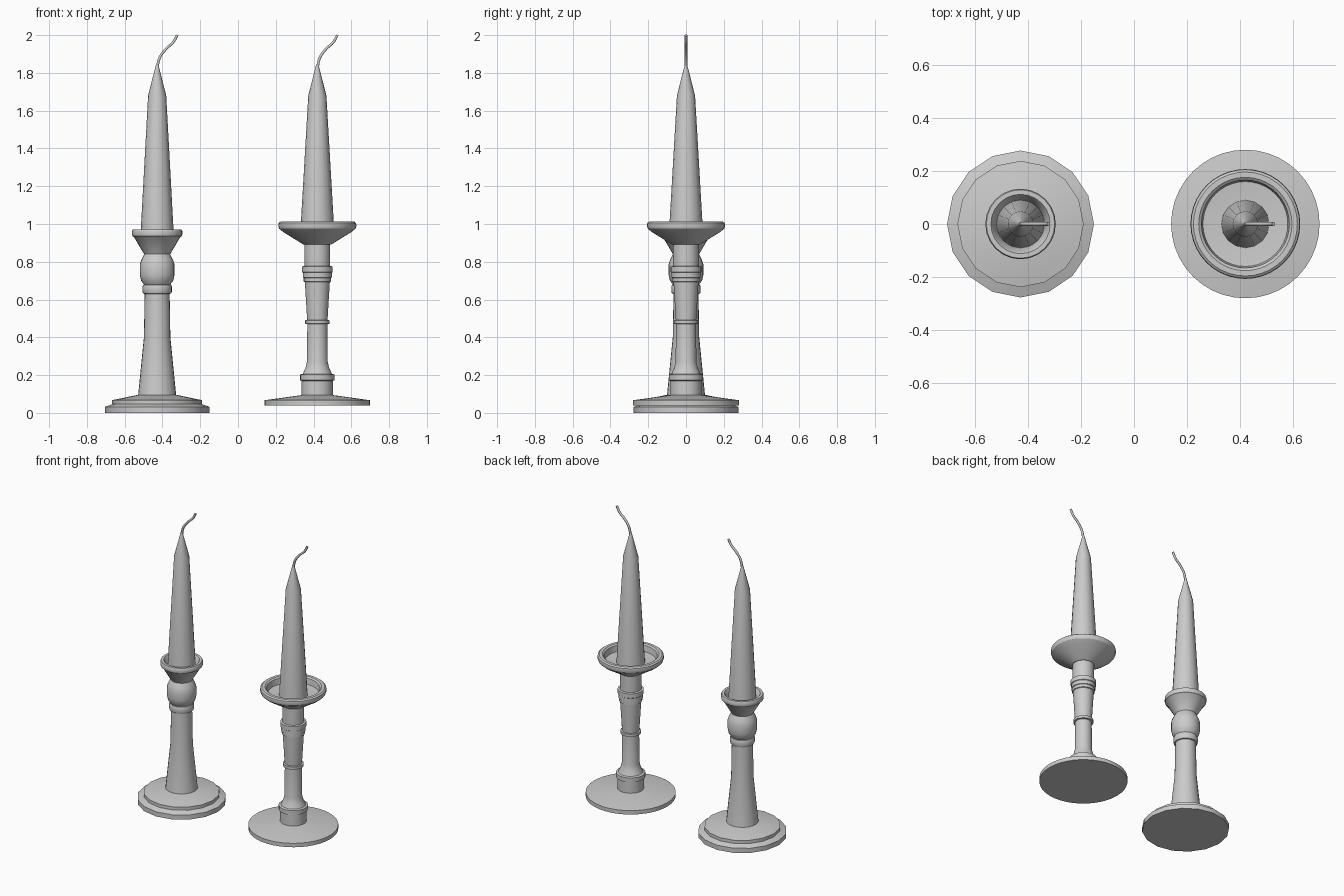
import bpy, bmesh, math
from mathutils import Vector

if "Cube" in bpy.data.objects:
    bpy.data.objects.remove(bpy.data.objects["Cube"])


def lathe(name, cx, profile, sides):
    """Revolve (radius, z) points around a vertical axis at x = cx."""
    bm = bmesh.new()
    rings = []
    for r, z in profile:
        if r == 0:
            rings.append([bm.verts.new((cx, 0, z))])
        else:
            rings.append([bm.verts.new((cx + r * math.cos(2 * math.pi * i / sides),
                                        r * math.sin(2 * math.pi * i / sides), z))
                          for i in range(sides)])
    for a, b in zip(rings, rings[1:]):
        for i in range(sides):
            j = (i + 1) % sides
            quad = [a[i % len(a)], a[j % len(a)], b[j % len(b)], b[i % len(b)]]
            bm.faces.new(list(dict.fromkeys(quad)))
    bmesh.ops.recalc_face_normals(bm, faces=bm.faces)
    me = bpy.data.meshes.new(name)
    bm.to_mesh(me)
    bm.free()
    ob = bpy.data.objects.new(name, me)
    bpy.context.collection.objects.link(ob)
    smooth(ob)
    return ob


def smooth(ob):
    bpy.ops.object.select_all(action='DESELECT')
    ob.select_set(True)
    bpy.context.view_layer.objects.active = ob
    bpy.ops.object.shade_smooth_by_angle(angle=math.radians(30))


def wick(name, cx):
    """S-shaped tube leaning towards +x."""
    cu = bpy.data.curves.new(name, 'CURVE')
    cu.dimensions = '3D'
    cu.bevel_depth = 0.008
    cu.bevel_resolution = 1
    cu.use_fill_caps = True
    cu.resolution_u = 6
    sp = cu.splines.new('BEZIER')
    pts = [(0.0, 1.82), (0.012, 1.877), (0.045, 1.925), (0.085, 1.963), (0.106, 2.0)]
    sp.bezier_points.add(len(pts) - 1)
    for p, (x, z) in zip(sp.bezier_points, pts):
        p.co = Vector((cx + x, 0, z))
        p.handle_left_type = p.handle_right_type = 'AUTO'
    ob = bpy.data.objects.new(name, cu)
    bpy.context.collection.objects.link(ob)


LEFT, RIGHT = -0.428, 0.42

# Left holder: stepped base with few sides
lathe("left_base", LEFT, [(0, 0), (0.277, 0), (0.277, 0.032), (0.238, 0.046),
                          (0.238, 0.068), (0.215, 0.072), (0.105, 0.095), (0, 0.095)], 16)
# Left holder: tapered stem
lathe("left_stem", LEFT, [(0, 0.08), (0.103, 0.08), (0.100, 0.1), (0.070, 0.40),
                          (0.066, 0.63), (0.074, 0.632), (0.078, 0.643), (0.078, 0.667),
                          (0.074, 0.678), (0.064, 0.68), (0, 0.68)], 24)
# Left holder: bulb, flared cup and rim
lathe("left_cup", LEFT, [(0, 0.675), (0.066, 0.675), (0.085, 0.70), (0.092, 0.73),
                         (0.092, 0.785), (0.084, 0.81), (0.069, 0.84), (0.122, 0.93),
                         (0.131, 0.936), (0.133, 0.945), (0.133, 0.962), (0.129, 0.97),
                         (0.112, 0.97), (0.107, 0.964), (0.090, 0.90), (0, 0.90)], 24)

# Right holder: round flat base
lathe("right_base", RIGHT, [(0, 0.04), (0.28, 0.04), (0.28, 0.067), (0.085, 0.094),
                            (0, 0.094)], 40)
# Right holder: turned stem with rings
lathe("right_stem", RIGHT, [(0, 0.08), (0.083, 0.08), (0.083, 0.17), (0.091, 0.173),
                            (0.091, 0.203), (0.077, 0.207), (0.062, 0.24), (0.055, 0.27),
                            (0.053, 0.47), (0.064, 0.472), (0.064, 0.49), (0.054, 0.492),
                            (0.066, 0.692), (0.072, 0.695), (0.072, 0.715), (0.077, 0.717),
                            (0.077, 0.742), (0.081, 0.745), (0.081, 0.775), (0.068, 0.778),
                            (0.068, 0.90), (0, 0.90)], 32)
# Right holder: drip dish
lathe("right_dish", RIGHT, [(0, 0.892), (0.075, 0.892), (0.180, 0.957), (0.202, 0.975),
                            (0.207, 0.99), (0.205, 1.005), (0.196, 1.012), (0.176, 1.012),
                            (0.166, 1.004), (0.163, 0.985), (0.160, 0.965), (0, 0.95)], 40)

# Tapered candles and their wicks
for side, cx, z0 in (("left", LEFT, 0.89), ("right", RIGHT, 0.94)):
    lathe(side + "_candle", cx, [(0, z0), (0.091, z0), (0.048, 1.68), (0.006, 1.845),
                                 (0, 1.845)], 16)
    wick(side + "_wick", cx)
